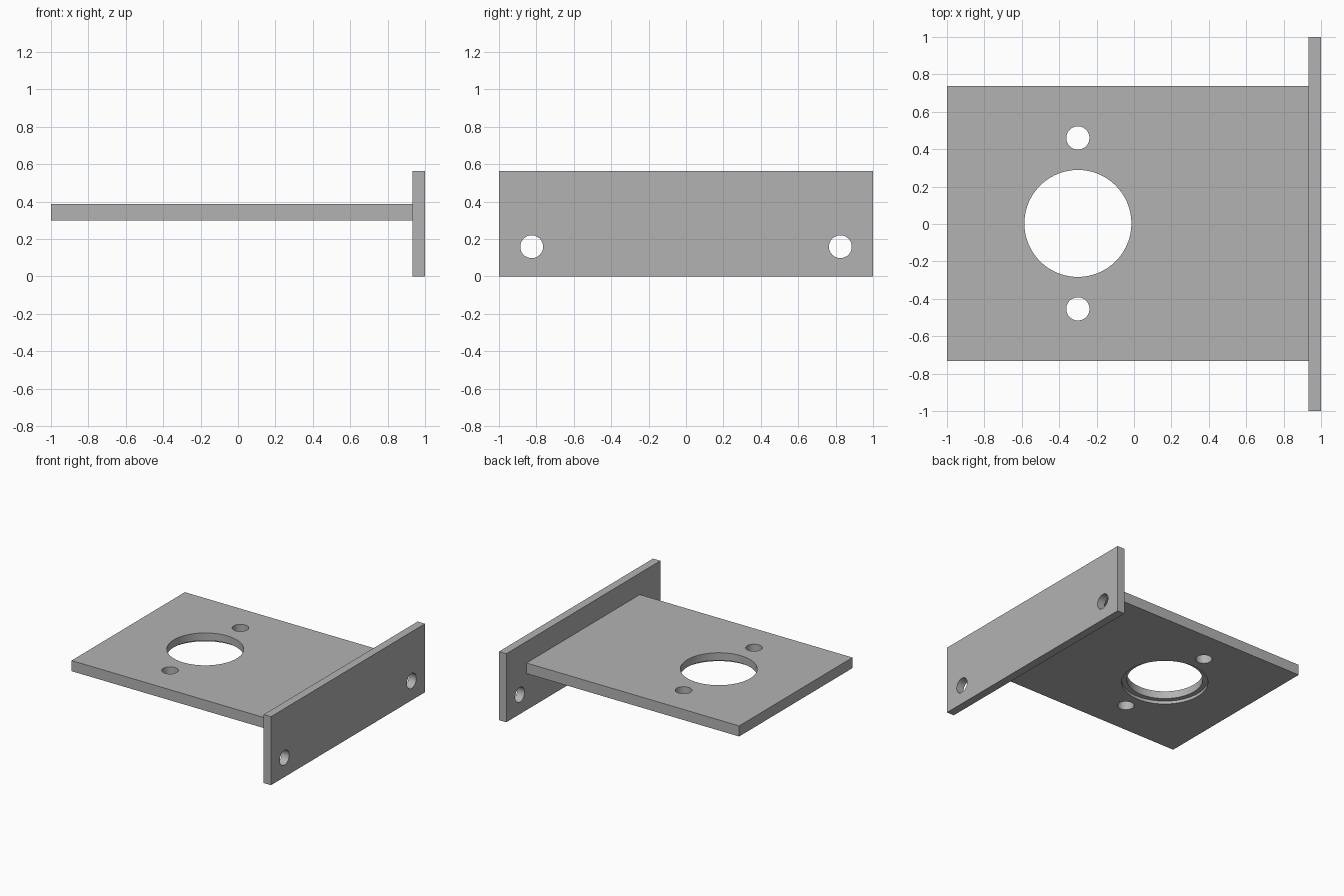
import bpy
from math import pi, radians

if "Cube" in bpy.data.objects:
    bpy.data.objects.remove(bpy.data.objects["Cube"], do_unlink=True)

grey = bpy.data.materials.new("plain grey")
grey.use_nodes = True
COLOUR = (0.45, 0.45, 0.45, 1)
grey.diffuse_color = COLOUR
grey.node_tree.nodes["Principled BSDF"].inputs["Base Color"].default_value = COLOUR


def box(name, low, high):
    centre = [(a + b) / 2 for a, b in zip(low, high)]
    bpy.ops.mesh.primitive_cube_add(size=1, location=centre)
    ob = bpy.context.object
    ob.name = name
    ob.scale = [b - a for a, b in zip(low, high)]
    bpy.ops.object.transform_apply(location=False, rotation=False, scale=True)
    ob.data.materials.append(grey)
    return ob


def drill(ob, centre, radius, depth, sides=48, rotation=(0, 0, 0)):
    """Cut a round hole through the part, then discard the cutter."""
    bpy.ops.mesh.primitive_cylinder_add(vertices=sides, radius=radius, depth=depth,
                                        location=centre, rotation=rotation)
    cutter = bpy.context.object
    cutter.hide_render = True
    cutter.data.materials.append(grey)
    cut = ob.modifiers.new("hole", "BOOLEAN")
    cut.operation = "DIFFERENCE"
    cut.solver = "EXACT"
    cut.object = cutter
    bpy.ops.object.select_all(action="DESELECT")
    bpy.context.view_layer.objects.active = ob
    ob.select_set(True)
    bpy.ops.object.modifier_apply(modifier=cut.name)
    bpy.data.objects.remove(cutter, do_unlink=True)


# Horizontal plate with a large bore, a shallow recess below and two bolt holes
BOTTOM, TOP = 0.30, 0.387
HOLE_X, MID_Y = -0.30, 0.003
plate = box("mounting_plate", (-1, -0.733, BOTTOM), (0.933, 0.738, TOP))
drill(plate, (HOLE_X, MID_Y, BOTTOM), 0.286, 0.5, sides=96)
drill(plate, (HOLE_X, MID_Y, BOTTOM), 0.325, 0.05, sides=96)
for side in (-1, 1):
    drill(plate, (HOLE_X, MID_Y + side * 0.457, BOTTOM), 0.062, 0.5)

# Upright end flange with two screw holes
flange = box("end_flange", (0.933, -1, 0), (1, 1, 0.563))
for side in (-1, 1):
    drill(flange, (0.966, side * 0.825, 0.159), 0.061, 0.5, rotation=(0, pi / 2, 0))

# Smooth hole walls, crisp edges
for ob in (plate, flange):
    bpy.ops.object.select_all(action="DESELECT")
    bpy.context.view_layer.objects.active = ob
    ob.select_set(True)
    bpy.ops.object.shade_smooth_by_angle(angle=radians(30))
